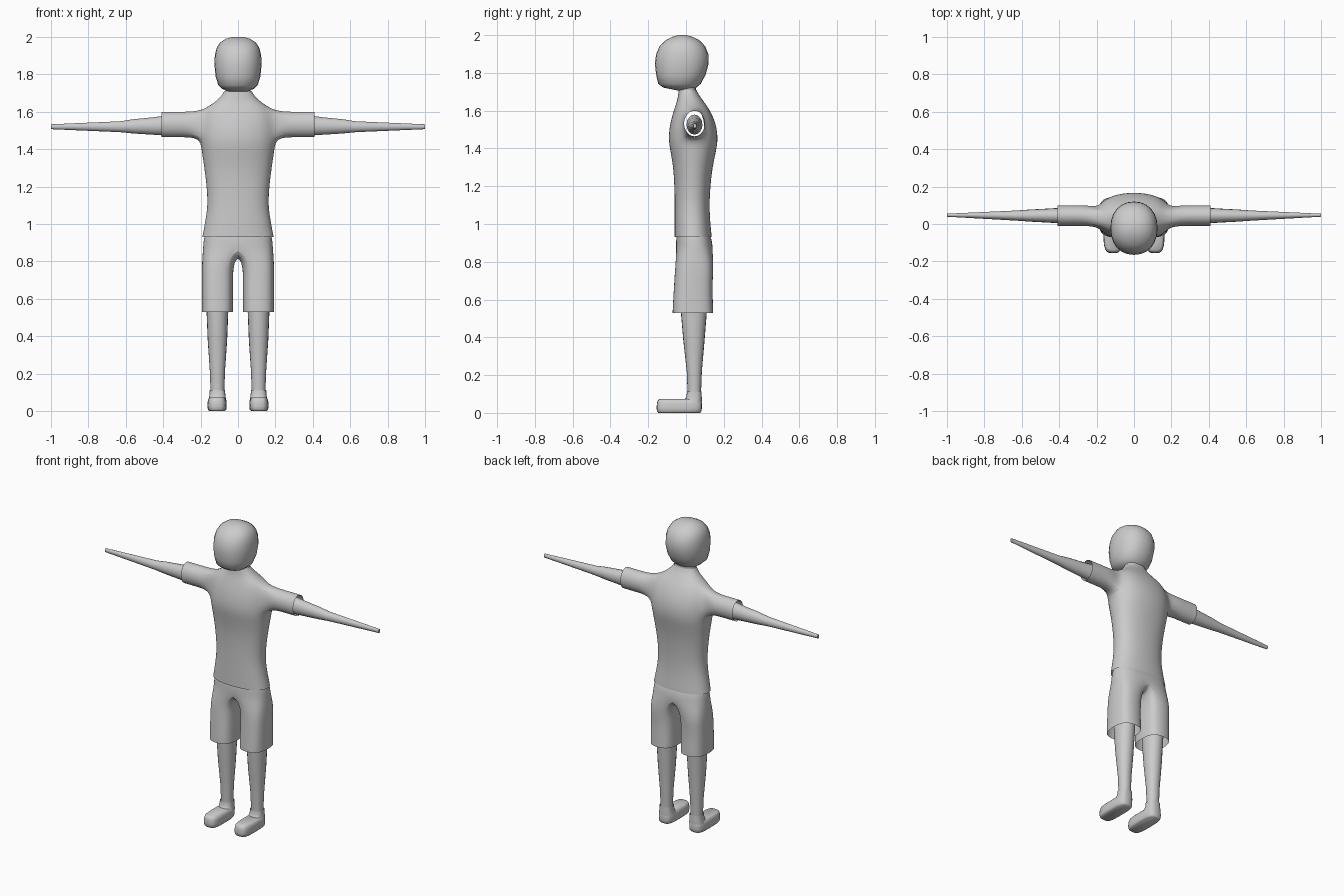
import bpy, bmesh
from math import sin, cos, radians, copysign

if "Cube" in bpy.data.objects:
    bpy.data.objects.remove(bpy.data.objects["Cube"])


def oval(n, p=2.0, start=0.0):
    """Unit superellipse points, counter-clockwise."""
    pts = []
    for i in range(n):
        a = radians(start + 360 * i / n)
        pts.append(tuple(copysign(abs(f(a)) ** (2 / p), f(a)) for f in (cos, sin)))
    return pts


def level(z, hx, y0, y1, cx=0.0, n=24, p=2.3, start=0.0):
    """Horizontal ring at height z."""
    return [(cx + hx * u, (y0 + y1) / 2 + (y1 - y0) / 2 * v, z)
            for u, v in oval(n, p, start)]


def upright(x, cy, cz, ry, rz, n=16, start=0.0):
    """Ring across the x axis."""
    return [(x, cy + ry * u, cz + rz * v) for u, v in oval(n, 2, start)]


def bridge(bm, a, b):
    n = len(a)
    for i in range(n):
        bm.faces.new((a[i], a[(i + 1) % n], b[(i + 1) % n], b[i]))


def add_ring(bm, pts):
    return [bm.verts.new(p) for p in pts]


def finish(name, bm, mirror=False, subsurf=0):
    bmesh.ops.recalc_face_normals(bm, faces=bm.faces)
    me = bpy.data.meshes.new(name)
    bm.to_mesh(me)
    bm.free()
    me.polygons.foreach_set("use_smooth", [True] * len(me.polygons))
    me.set_sharp_from_angle(angle=radians(60))
    ob = bpy.data.objects.new(name, me)
    bpy.context.collection.objects.link(ob)
    if mirror:
        ob.modifiers.new("Mirror", 'MIRROR')
    if subsurf:
        m = ob.modifiers.new("Subdivision", 'SUBSURF')
        m.levels = m.render_levels = subsurf
    return ob


def loft(name, rings, cap_start=False, cap_end=False, mirror=False):
    bm = bmesh.new()
    rows = [add_ring(bm, r) for r in rings]
    for a, b in zip(rows, rows[1:]):
        bridge(bm, a, b)
    if cap_start:
        bm.faces.new(rows[0])
    if cap_end:
        bm.faces.new(rows[-1])
    return finish(name, bm, mirror)


# Head and neck
loft("head", [level(*r, p=2.2) for r in (
    (1.708, .05, -.05, .035), (1.722, .083, -.12, .055), (1.742, .105, -.147, .078),
    (1.79, .12, -.158, .104), (1.85, .126, -.165, .12), (1.90, .124, -.158, .118),
    (1.94, .115, -.14, .102), (1.97, .096, -.112, .075), (1.99, .066, -.075, .038),
    (2.0, .03, -.04, .0))], True, True)
loft("neck", [level(1.66, .07, -.035, .055), level(1.75, .066, -.035, .05)])

# Shirt: torso rings, with armholes opened and bridged to sleeves
bm = bmesh.new()
rows = [add_ring(bm, level(*r, n=16, p=2.3)) for r in (
    (.93, .195, -.063, .138), (.945, .192, -.063, .137), (1.02, .177, -.063, .129),
    (1.12, .162, -.062, .125), (1.28, .18, -.065, .137), (1.39, .198, -.086, .163),
    (1.45, .205, -.096, .172), (1.53, .205, -.088, .163), (1.61, .188, -.064, .125),
    (1.655, .12, -.047, .09), (1.69, .086, -.042, .065), (1.71, .075, -.039, .056))]
for a, b in zip(rows, rows[1:]):
    bridge(bm, a, b)
low, mid, top = rows[6:9]
for side, (c0, c1, c2) in ((1, (15, 0, 1)), (-1, (9, 8, 7))):
    hole = [low[c0], low[c1], low[c2], mid[c2], top[c2], top[c1], top[c0], mid[c0]]
    doomed = [f for f in mid[c1].link_faces]
    bmesh.ops.delete(bm, geom=doomed, context='FACES_ONLY')
    bmesh.ops.delete(bm, geom=[mid[c1]], context='VERTS')
    prev = hole
    for x in (.25, .33, .395, .41):
        ring = add_ring(bm, upright(side * x, .045, 1.532, .061, .075, 8, -135))
        bridge(bm, prev, ring)
        prev = ring
finish("shirt", bm, subsurf=2)

# Tapered bare arms
loft("arm", [upright(*r) for r in (
    (.39, .045, 1.526, .042, .053), (.45, .045, 1.524, .038, .047),
    (.56, .045, 1.522, .032, .038), (.63, .045, 1.52, .027, .029),
    (1.0, .047, 1.52, .008, .013))], cap_end=True, mirror=True)

# Shorts: half of the hips flows into one leg, then mirrored
bm = bmesh.new()
half = []
for z, hx, y0, y1 in ((.97, .17, -.045, .115), (.925, .187, -.054, .137), (.87, .19, -.055, .145)):
    pts = level(z, hx, y0, y1, n=16, p=2.6, start=-90)[:9]
    pts = [(0.0 if i in (0, 8) else x, y, zz) for i, (x, y, zz) in enumerate(pts)]
    half.append(add_ring(bm, pts))
for a, b in zip(half, half[1:]):
    for i in range(8):
        bm.faces.new((a[i], a[i + 1], b[i + 1], b[i]))
prev = half[-1] + add_ring(bm, [(0, .095, .835), (0, .045, .825), (0, -.005, .835)])
for z, hx, y0, y1 in ((.78, .086, -.06, .15), (.68, .086, -.066, .142),
                      (.55, .086, -.074, .147), (.53, .086, -.074, .147)):
    ring = add_ring(bm, level(z, hx, y0, y1, .11, 12, 2.8, -120))
    bridge(bm, prev, ring)
    prev = ring
finish("shorts", bm, mirror=True, subsurf=2)

# Legs
loft("leg", [level(*r, cx=.11, n=20, p=2.1) for r in (
    (.60, .06, -.03, .115), (.53, .058, -.027, .11), (.38, .052, -.014, .098),
    (.22, .041, .004, .084), (.09, .036, .009, .079))], mirror=True)

# Shoes with ankle cuffs
loft("shoe", [level(*r, cx=.112, p=3.6) for r in (
    (.0, .042, -.147, .075), (.008, .049, -.153, .082), (.025, .051, -.156, .084),
    (.05, .050, -.154, .084), (.065, .046, -.15, .081), (.073, .038, -.141, .073))],
    True, True, mirror=True)
loft("ankle_cuff", [level(*r, cx=.11, p=2.6) for r in (
    (.055, .048, -.02, .084), (.075, .044, -.004, .084), (.09, .042, .003, .083),
    (.112, .041, .005, .082))], mirror=True)
